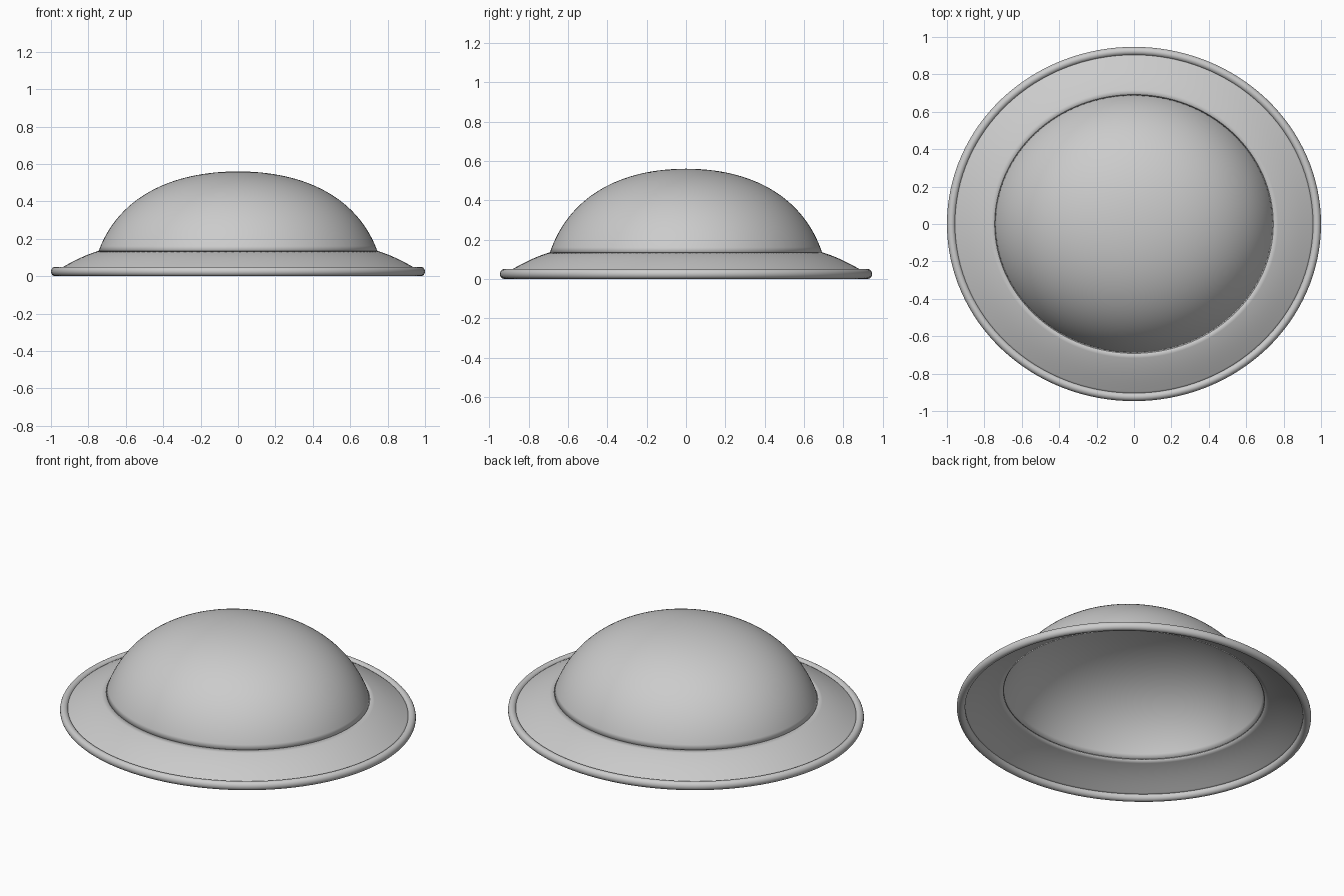
import bpy, bmesh, math

cube = bpy.data.objects.get("Cube")
if cube:
    bpy.data.objects.remove(cube, do_unlink=True)

SEGMENTS = 128
NARROWING = 0.053   # the outline is this much shorter along y than along x

steel = bpy.data.materials.new("plain_grey")
steel.use_nodes = True
grey = (0.6, 0.6, 0.6, 1)
steel.diffuse_color = grey
steel.node_tree.nodes["Principled BSDF"].inputs["Base Color"].default_value = grey


def bezier(p0, p1, p2, p3, steps):
    """Points of a cubic curve in (radius, height)."""
    pts = []
    for i in range(steps + 1):
        t = i / steps
        s = 1 - t
        w = (s**3, 3*s*s*t, 3*s*t*t, t**3)
        pts.append(tuple(sum(k * p[a] for k, p in zip(w, (p0, p1, p2, p3)))
                         for a in (0, 1)))
    return pts


def oval_lathe(name, profile, closed=False, thickness=0):
    """Sweep a (radius, height) profile around an oval outline."""
    bm = bmesh.new()
    rings = []
    for r, z in profile:
        if r < 1e-5:
            rings.append([bm.verts.new((0, 0, z))] * SEGMENTS)
            continue
        ry = r - NARROWING * min(1, r / 0.745)
        angles = [math.tau * i / SEGMENTS for i in range(SEGMENTS)]
        rings.append([bm.verts.new((r * math.cos(a), ry * math.sin(a), z))
                      for a in angles])
    pairs = list(zip(rings, rings[1:]))
    if closed:
        pairs.append((rings[-1], rings[0]))
    for low, high in pairs:
        for i in range(SEGMENTS):
            j = (i + 1) % SEGMENTS
            corners = [low[i], low[j], high[j], high[i]]
            bm.faces.new(list(dict.fromkeys(corners)))
    mesh = bpy.data.meshes.new(name)
    bm.to_mesh(mesh)
    bm.free()
    mesh.materials.append(steel)
    obj = bpy.data.objects.new(name, mesh)
    bpy.context.collection.objects.link(obj)
    bpy.ops.object.select_all(action='DESELECT')
    obj.select_set(True)
    bpy.context.view_layer.objects.active = obj
    bpy.ops.object.shade_smooth_by_angle(angle=math.radians(40))
    if thickness:
        shell = obj.modifiers.new("sheet", 'SOLIDIFY')
        shell.thickness = thickness
        shell.offset = -1
    return obj


# Hollow domed crown
oval_lathe("crown", bezier((0.745, 0.135), (0.64, 0.42), (0.36, 0.56), (0, 0.56), 32),
           thickness=0.005)

# Sloping brim, tucked into the rolled rim
oval_lathe("brim", bezier((0.97, 0.03), (0.9, 0.07), (0.83, 0.11), (0.745, 0.135), 10),
           thickness=0.005)

# Rolled edge around the brim
tube = [(0.977 + 0.023 * math.cos(a), 0.025 + 0.025 * math.sin(a))
        for a in (math.tau * i / 20 for i in range(20))]
oval_lathe("rolled_rim", tube, closed=True)
